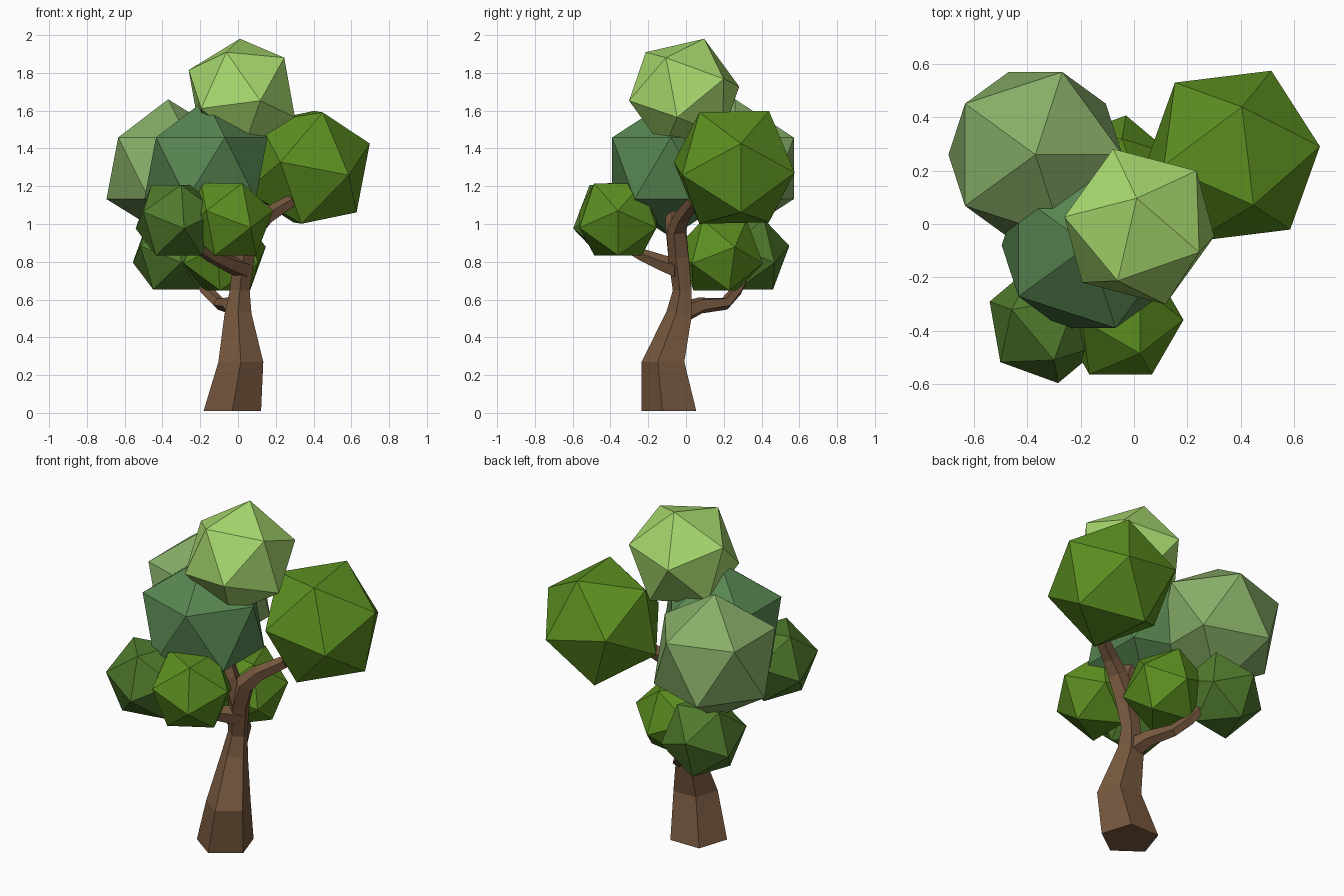
import bpy, bmesh, math
from mathutils import Vector, Matrix

if "Cube" in bpy.data.objects:
    bpy.data.objects.remove(bpy.data.objects["Cube"])


def material(name, rgb):
    # flat colour given as sRGB 0-255, stored linear
    m = bpy.data.materials.new(name)
    lin = [((c / 255 + 0.055) / 1.055) ** 2.4 for c in rgb]
    m.diffuse_color = (*lin, 1)
    m.use_nodes = True
    m.node_tree.nodes["Principled BSDF"].inputs["Base Color"].default_value = m.diffuse_color
    return m


LIGHT = material("light leaf green", (168, 217, 110))
MOSS = material("moss green", (92, 143, 32))
SAGE = material("sage green", (135, 174, 104))
TEAL = material("blue green", (88, 134, 82))
DARK = material("dark leaf green", (80, 122, 44))
BARK = material("bark brown", (119, 88, 63))


def add_object(name, bm, mat):
    bmesh.ops.recalc_face_normals(bm, faces=bm.faces)
    mesh = bpy.data.meshes.new(name)
    bm.to_mesh(mesh)
    bm.free()
    mesh.materials.append(mat)
    ob = bpy.data.objects.new(name, mesh)
    bpy.context.collection.objects.link(ob)


def frame(a, b):
    # orthonormal frame: z along a, x towards b
    z = Vector(a).normalized()
    x = Vector(b)
    x = (x - z * x.dot(z)).normalized()
    return Matrix((x, z.cross(x), z)).transposed()


def leaf_ball(name, centre, r, a, b, mat, turn=0):
    # icosahedron with one corner along a and a neighbouring corner towards b
    bm = bmesh.new()
    bmesh.ops.create_icosphere(bm, subdivisions=1, radius=r)
    c = [v.co.normalized() for v in bm.verts]
    near = next(d for d in c[1:] if 0.4 < d.dot(c[0]) < 0.5)
    rot = Matrix.Rotation(math.radians(turn), 3, 'Z') @ frame(a, b) @ frame(c[0], near).transposed()
    for v in bm.verts:
        v.co = rot @ v.co + Vector(centre)
    add_object(name, bm, mat)


def limb(name, path, sides=5, start=-90):
    # tapered faceted tube through (x, y, z, radius) points
    pts = [Vector(p[:3]) for p in path]
    bm = bmesh.new()
    rings = []
    for i, p in enumerate(pts):
        t = (pts[min(i + 1, len(pts) - 1)] - pts[max(i - 1, 0)]).normalized()
        if p.z < 0.3:
            t = Vector((0, 0, 1))
        q = Vector((0, 0, 1)).rotation_difference(t)
        ring = []
        for k in range(sides):
            ang = math.radians(start) + math.tau * k / sides
            ring.append(bm.verts.new(p + q @ Vector((math.cos(ang), math.sin(ang), 0)) * path[i][3]))
        rings.append(ring)
    for lo, hi in zip(rings, rings[1:]):
        for k in range(sides):
            n = (k + 1) % sides
            bm.faces.new((lo[k], lo[n], hi[n], hi[k]))
    bm.faces.new(rings[0][::-1])
    bm.faces.new(rings[-1])
    add_object(name, bm, BARK)


# Large crown balls
UP, EAST = (0, 0, 1), (1, 0, 0)
leaf_ball("crown_top", (0.02, -0.01, 1.69), 0.31, (-0.01, 0.11, 0.3), (0.23, -0.10, 0.19), LIGHT)
leaf_ball("crown_right", (0.37, 0.255, 1.30), 0.353, (0.035, 0.185, 0.30), (0.335, 0.025, 0.11), MOSS)
leaf_ball("crown_left_back", (-0.37, 0.26, 1.295), 0.365, UP, EAST, SAGE)
leaf_ball("crown_left_front", (-0.17, -0.08, 1.295), 0.365, UP, EAST, TEAL)

# Small low balls, each resting with a flat face on top
A, B = (0.304, -0.526, 0.795), (0.304, 0.526, 0.795)
leaf_ball("low_front", (-0.05, -0.36, 1.025), 0.24, A, B, MOSS)
leaf_ball("low_left_front", (-0.325, -0.37, 1.02), 0.235, A, B, DARK, -20)
leaf_ball("low_left_back", (-0.34, 0.32, 0.84), 0.235, A, B, DARK, -20)
leaf_ball("low_back", (-0.07, 0.18, 0.835), 0.235, A, B, MOSS, 20)

# Trunk curving into the right branch
limb("trunk", [(-0.03, -0.075, 0.01, 0.16), (0.015, -0.11, 0.27, 0.125), (0.0, -0.03, 0.52, 0.075),
               (0.01, -0.015, 0.65, 0.055), (0.03, -0.035, 0.83, 0.06), (0.08, -0.045, 0.97, 0.055),
               (0.15, -0.02, 1.04, 0.045), (0.28, 0.04, 1.12, 0.035)])
# Branches
limb("upper_branch", [(0.03, -0.04, 0.84, 0.055), (-0.01, -0.06, 1.0, 0.05), (-0.06, -0.06, 1.15, 0.04)])
limb("front_branch", [(0.03, -0.03, 0.76, 0.055), (-0.05, -0.12, 0.79, 0.045),
                      (-0.14, -0.22, 0.83, 0.035), (-0.22, -0.31, 0.88, 0.03)])
limb("back_branch", [(0.0, -0.02, 0.53, 0.06), (-0.04, 0.08, 0.57, 0.045),
                     (-0.10, 0.21, 0.58, 0.035), (-0.17, 0.27, 0.65, 0.032), (-0.22, 0.31, 0.73, 0.03)])
